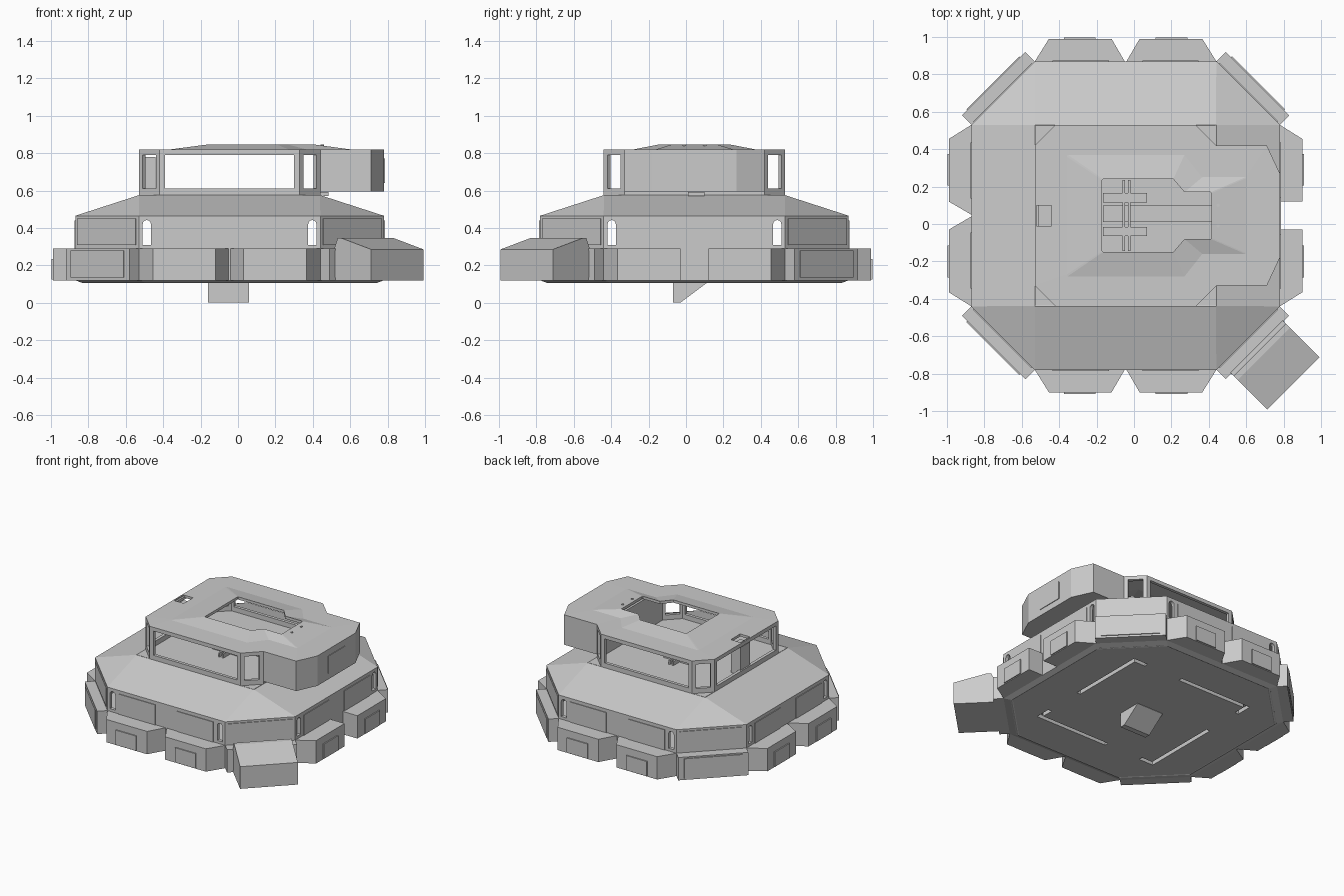
import bpy, bmesh, math
from mathutils import Vector, Matrix

cube = bpy.data.objects.get("Cube")
if cube:
    bpy.data.objects.remove(cube, do_unlink=True)

CENTRE = Vector((-0.045, 0.045, 0))
SIDES = (0, 90, 180, 270)
DIAGONALS = (45, 135, 225, 315)

grey = bpy.data.materials.new("light_grey")
grey.use_nodes = True
COLOUR = (0.6, 0.6, 0.6, 1)
grey.diffuse_color = COLOUR
grey.node_tree.nodes["Principled BSDF"].inputs["Base Color"].default_value = COLOUR


def loft(name, rings, angle=0, closed=False):
    """Skin matching rings of points; cap the ends, or join them into a hollow loop."""
    bm = bmesh.new()
    turn = Matrix.Rotation(math.radians(angle), 3, 'Z')
    loops = [[bm.verts.new(turn @ Vector(p) + CENTRE) for p in r] for r in rings]
    pairs = list(zip(loops, loops[1:]))
    if closed:
        pairs.append((loops[-1], loops[0]))
    else:
        bm.faces.new(loops[0])
        bm.faces.new(loops[-1])
    n = len(loops[0])
    for a, b in pairs:
        for i in range(n):
            j = (i + 1) % n
            bm.faces.new((a[i], a[j], b[j], b[i]))
    bmesh.ops.recalc_face_normals(bm, faces=bm.faces)
    mesh = bpy.data.meshes.new(name)
    bm.to_mesh(mesh)
    bm.free()
    mesh.materials.append(grey)
    obj = bpy.data.objects.new(name, mesh)
    bpy.context.collection.objects.link(obj)
    return obj


def ring(outline, z):
    return [(x, y, z) for x, y in outline]


def prism(name, outline, z0, z1, angle=0):
    return loft(name, [ring(outline, z0), ring(outline, z1)], angle)


def box(name, x0, x1, y0, y1, z0, z1, angle=0):
    return prism(name, [(x0, y0), (x1, y0), (x1, y1), (x0, y1)], z0, z1, angle)


def octagon(h, s):
    return [(h, -s), (h, s), (s, h), (-s, h), (-h, s), (-h, -s), (-s, -h), (s, -h)]


def mirrored(half):
    return half + [(x, -y) for x, y in reversed(half)]


def cut(obj, cutters):
    """Subtract the cutters, bake the result and remove the cutters."""
    for c in cutters:
        c.hide_render = True
        mod = obj.modifiers.new("cut", 'BOOLEAN')
        mod.operation = 'DIFFERENCE'
        mod.solver = 'EXACT'
        mod.object = c
    bpy.context.view_layer.update()
    deps = bpy.context.evaluated_depsgraph_get()
    mesh = bpy.data.meshes.new_from_object(obj.evaluated_get(deps))
    obj.modifiers.clear()
    obj.data = mesh
    for c in cutters:
        bpy.data.objects.remove(c, do_unlink=True)


# Lower hull shell with sloping roof and arched slit windows
hull_profile = [(0.785, 0.445, 0.105), (0.825, 0.485, 0.12), (0.825, 0.485, 0.465),
                (0.485, 0.484, 0.575), (0.46, 0.459, 0.56), (0.80, 0.47, 0.45),
                (0.80, 0.47, 0.13), (0.77, 0.44, 0.11)]
hull = loft("hull", [ring(octagon(h, s), z) for h, s, z in hull_profile], closed=True)
arch = [(-0.022, 0.31), (0.022, 0.31)]
arch += [(0.022 * math.cos(math.radians(t)), 0.42 + 0.022 * math.sin(math.radians(t)))
         for t in range(0, 181, 30)]
slits = []
for a in SIDES:
    for side in (-0.4425, 0.4425):
        slits.append(loft("slit_cutter", [[(x, side + u, z) for u, z in arch]
                                          for x in (0.7, 0.9)], a))
cut(hull, slits)

# Floor with four hooked grooves underneath
floor = prism("floor", octagon(0.79, 0.455), 0.107, 0.15)
grooves = []
for a in SIDES:
    hooked = [(0.51, 0.51), (0.39, 0.51), (0.39, 0.48), (0.48, 0.48), (0.48, -0.09), (0.51, -0.09)]
    grooves.append(prism("groove_cutter", hooked, 0.05, 0.135, a))
cut(floor, grooves)

# Wedge hatch below the floor
wedge = [(-0.115, 0.12), (-0.115, 0), (-0.075, 0), (0.065, 0.105), (0.065, 0.12)]
loft("bottom_hatch", [[(x, y, z) for y, z in wedge] for x in (-0.115, 0.105)])

# Bays along the four sides; the inner ends are square on the left side
for a in SIDES:
    inner = 0.075 if a == 0 else 0.005
    for s in (-1, 1):
        plan = [(0.80, inner), (0.825, inner), (0.945, 0.075), (0.945, 0.41),
                (0.825, 0.485), (0.80, 0.485)]
        prism("side_bay", [(x, y * s) for x, y in plan], 0.12, 0.29, a)
        y0, y1 = sorted((0.16 * s, 0.33 * s))
        box("bay_door", 0.94, 0.953, y0, y1, 0.125, 0.235, a)
        y0, y1 = sorted((0.09 * s, 0.39 * s))
        box("wall_panel", 0.82, 0.83, y0, y1, 0.28, 0.44, a)

# Bays and panels on the diagonals
for a in DIAGONALS:
    box("corner_bay", 0.90, 0.997, -0.24, 0.24, 0.12, 0.29, a)
    box("corner_door", 0.99, 1.004, -0.2, 0.2, 0.135, 0.28, a)
    box("corner_panel", 0.92, 0.932, -0.22, 0.22, 0.31, 0.45, a)

# Entrance annex with a lean-to roof at the front left corner
annex = [(0.99, 0.12), (0.99, 0.29), (1.015, 0.345), (1.045, 0.345), (1.269, 0.285), (1.269, 0.12)]
loft("entrance_annex", [[(x, y, z) for x, z in annex] for y in (-0.198, 0.198)], 315)

# Upper deck and its floor fittings
box("deck", -0.48, 0.48, -0.48, 0.48, 0.55, 0.574)
box("deck_rail", -0.12, 0.53, -0.035, 0.055, 0.57, 0.592)
for y in (-0.11, 0.07):
    box("deck_locker", -0.12, 0.115, y, y + 0.05, 0.57, 0.6)
for x in (-0.01, 0.02):
    box("deck_crossbar", x - 0.006, x + 0.006, -0.19, 0.19, 0.57, 0.605)

# Tower walls with wide and corner windows
outer, inner = octagon(0.485, 0.375), octagon(0.462, 0.365)
tower = loft("tower_walls", [ring(outer, 0.57), ring(outer, 0.81),
                             ring(inner, 0.81), ring(inner, 0.57)], closed=True)
windows = [box("window_cutter", 0.4, 0.6, -0.345, 0.345, 0.61, 0.79, a) for a in (90, 180, 270)]
windows += [box("window_cutter", 0.5, 0.7, -0.05, 0.05, 0.61, 0.79, a) for a in DIAGONALS]
cut(tower, windows)

# Forward cabin overhanging the left side
cabin = mirrored([(0.465, 0.375), (0.755, 0.375), (0.825, 0.225)])
prism("cabin", cabin, 0.595, 0.81)
box("cabin_panel", 0.82, 0.83, -0.1, 0.1, 0.64, 0.77)

# Roof ring rising to an open skylight, with a notch over the shaft
eave = mirrored([(-0.485, 0.375), (-0.375, 0.485), (0.375, 0.485),
                 (0.485, 0.375), (0.755, 0.375), (0.825, 0.225)])
crease = mirrored([(-0.315, 0.315), (-0.31, 0.325), (0.315, 0.325),
                   (0.41, 0.205), (0.64, 0.205), (0.645, 0.2)])
skylight = mirrored([(-0.125, 0.19), (-0.12, 0.195), (0.255, 0.195),
                     (0.315, 0.125), (0.455, 0.125), (0.46, 0.12)])
roof = loft("roof", [ring(eave, 0.80), ring(eave, 0.818), ring(crease, 0.82),
                     ring(skylight, 0.845), ring(skylight, 0.825), ring(crease, 0.80)], closed=True)
cut(roof, [box("notch_cutter", -0.475, -0.395, -0.055, 0.055, 0.7, 0.9)])
box("shaft", -0.475, -0.395, -0.055, 0.055, 0.57, 0.78)

# Small knobs on the roof
for y in (-0.055, 0.055):
    knob = [(0.495 + 0.009 * math.cos(t * math.pi / 4), y + 0.009 * math.sin(t * math.pi / 4))
            for t in range(8)]
    prism("roof_knob", knob, 0.82, 0.846)
